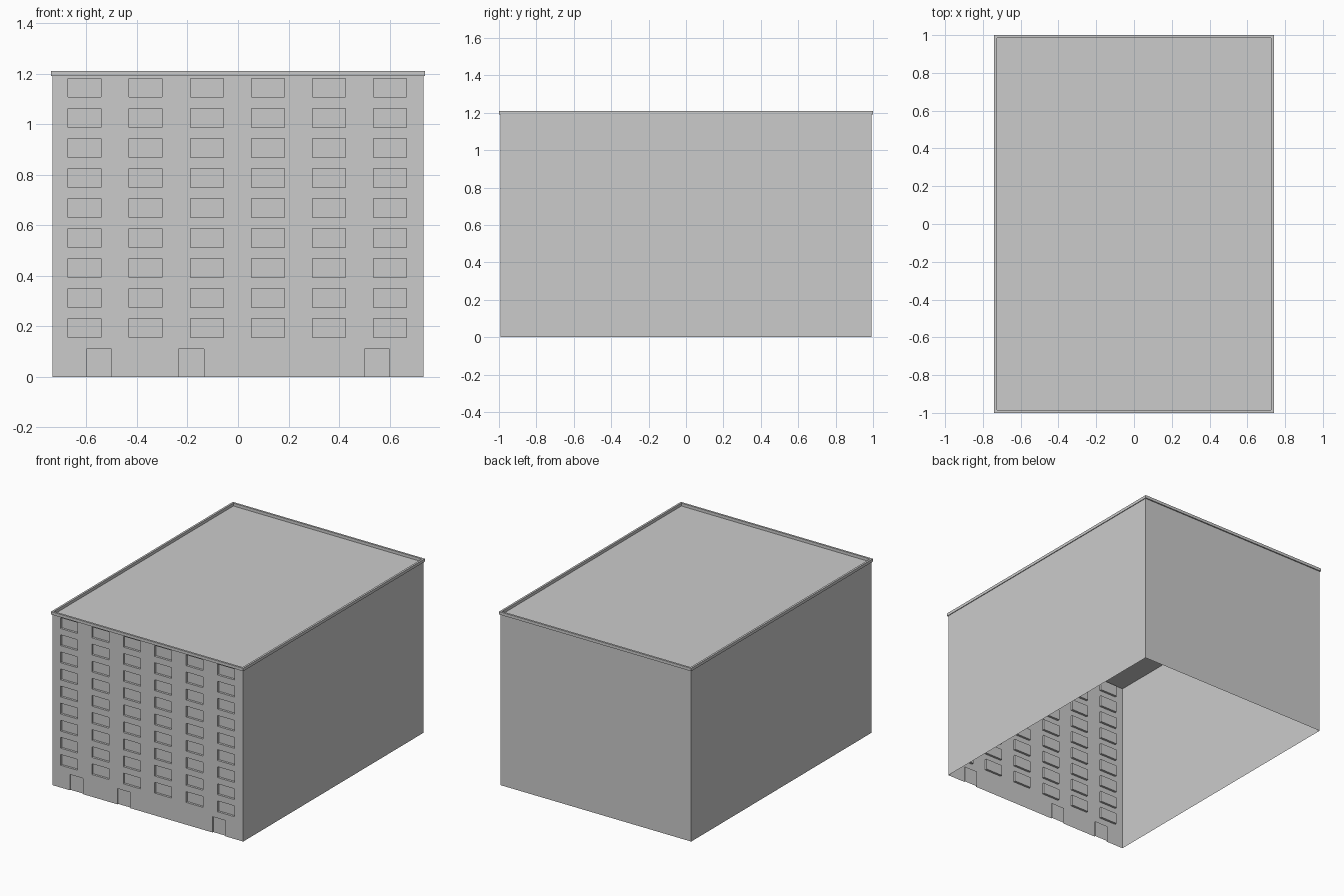
import bpy
import bmesh

cube = bpy.data.objects.get("Cube")
if cube:
    bpy.data.objects.remove(cube, do_unlink=True)

W, D, ROOF, TOP = 0.735, 0.992, 1.19, 1.21   # half width, half depth, roof and parapet heights
GROUND = 0.13                                # top of the ground-floor strip

grey = bpy.data.materials.new("concrete_grey")
grey.use_nodes = True
grey.diffuse_color = (0.6, 0.6, 0.6, 1)
grey.node_tree.nodes["Principled BSDF"].inputs["Base Color"].default_value = (0.6, 0.6, 0.6, 1)


def quad(bm, *points):
    bm.faces.new([bm.verts.new(p) for p in points])


def make(name, bm):
    bmesh.ops.remove_doubles(bm, verts=bm.verts, dist=0.0001)
    mesh = bpy.data.meshes.new(name)
    bm.to_mesh(mesh)
    bm.free()
    mesh.materials.append(grey)
    obj = bpy.data.objects.new(name, mesh)
    bpy.context.collection.objects.link(obj)
    return obj


def facade(name, xs, zs, depth):
    """Front wall strip; every odd column and odd row is a recessed opening."""
    bm = bmesh.new()
    y, back = -D, -D + depth
    for i, (a, b) in enumerate(zip(xs, xs[1:])):
        for j, (c, d) in enumerate(zip(zs, zs[1:])):
            if c == d:
                continue
            if not (i % 2 and j % 2):
                quad(bm, (a, y, c), (b, y, c), (b, y, d), (a, y, d))
                continue
            quad(bm, (a, back, c), (b, back, c), (b, back, d), (a, back, d))
            quad(bm, (a, y, c), (a, back, c), (a, back, d), (a, y, d))
            quad(bm, (b, back, c), (b, y, c), (b, y, d), (b, back, d))
            quad(bm, (a, y, d), (a, back, d), (b, back, d), (b, y, d))
            if c > 0:
                quad(bm, (a, back, c), (a, y, c), (b, y, c), (b, back, c))
    return make(name, bm)


def spans(start, pitch, size, count, low, high):
    edges = [low]
    for k in range(count):
        edges += [start + k * pitch, start + k * pitch + size]
    return edges + [high]


# Window wall: six columns by nine rows
facade("window_wall", spans(-0.673, 0.242, 0.131, 6, -W, W),
       spans(0.155, 0.119, 0.075, 9, GROUND, ROOF), 0.015)

# Ground floor strip with shallow doorways
doors = [-W]
for centre in (-0.55, -0.185, 0.55):
    doors += [centre - 0.05, centre + 0.05]
facade("ground_floor_wall", doors + [W], [0, 0, 0.11, GROUND], 0.008)

# Plain side walls, back wall and roof, open underneath
bm = bmesh.new()
quad(bm, (W, -D, 0), (W, D, 0), (W, D, ROOF), (W, -D, ROOF))
quad(bm, (W, D, 0), (-W, D, 0), (-W, D, ROOF), (W, D, ROOF))
quad(bm, (-W, D, 0), (-W, -D, 0), (-W, -D, ROOF), (-W, D, ROOF))
quad(bm, (-W, -D, ROOF), (W, -D, ROOF), (W, D, ROOF), (-W, D, ROOF))
make("walls_and_roof", bm)

# Parapet: a rectangular ring with a slight overhang
bm = bmesh.new()
corners = [(-1, -1), (1, -1), (1, 1), (-1, 1)]
profile = [(0.74, 1.0, ROOF), (0.74, 1.0, TOP), (0.726, 0.986, TOP), (0.726, 0.986, ROOF)]
for (sx, sy), (tx, ty) in zip(corners, corners[1:] + corners[:1]):
    for (x, y, z), (u, v, w) in zip(profile, profile[1:] + profile[:1]):
        quad(bm, (sx * x, sy * y, z), (tx * x, ty * y, z), (tx * u, ty * v, w), (sx * u, sy * v, w))
make("parapet", bm)
